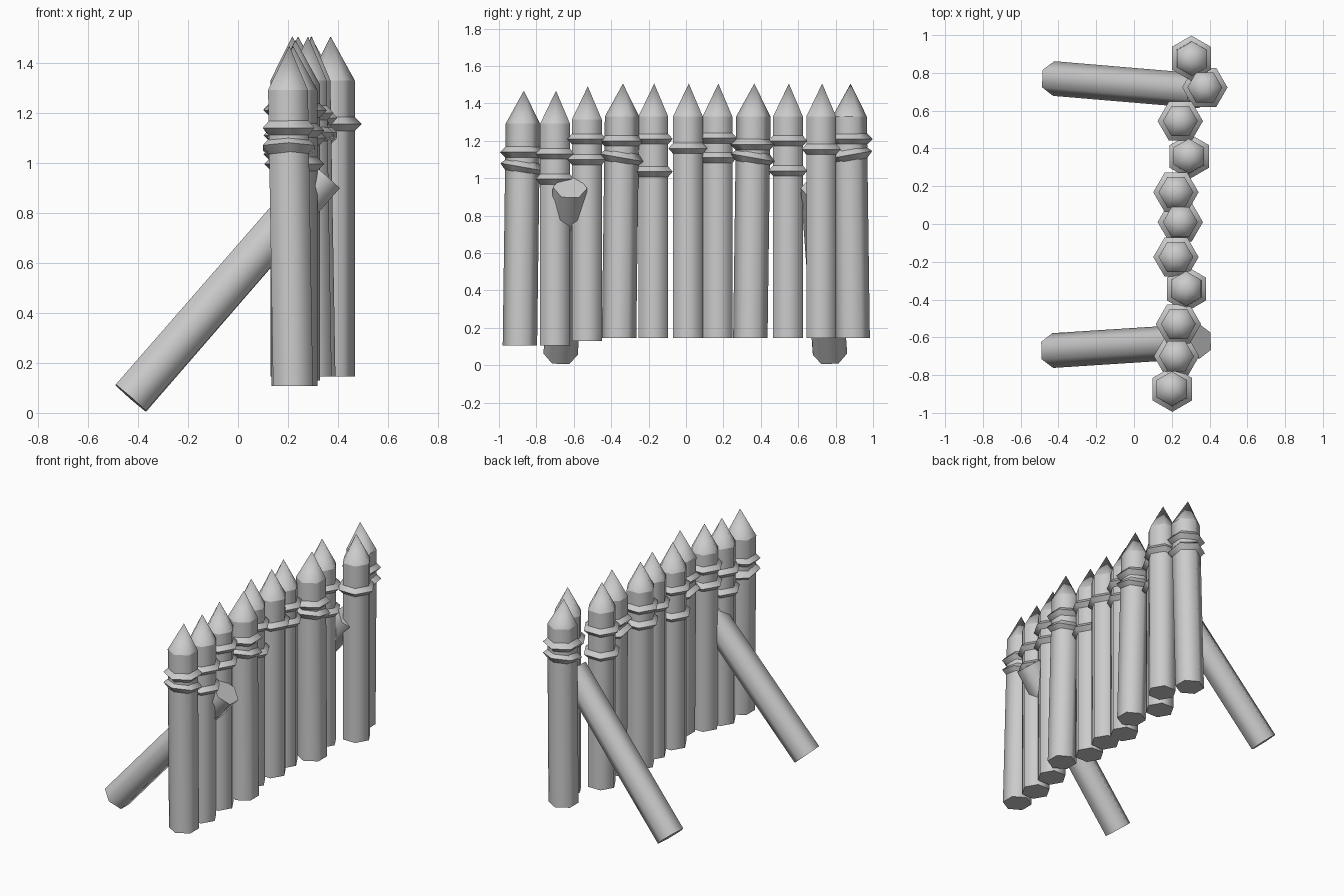
import bpy, bmesh
from math import sin, cos, pi, radians
from mathutils import Vector, Matrix

cube = bpy.data.objects.get("Cube")
if cube:
    bpy.data.objects.remove(cube, do_unlink=True)

wood = bpy.data.materials.new("light_grey_wood")
wood.use_nodes = True
GREY = (0.6, 0.6, 0.6, 1)
wood.diffuse_color = GREY
wood.node_tree.nodes["Principled BSDF"].inputs["Base Color"].default_value = GREY

SIDES = 6
RADIUS = 0.092


def finish(name, bm, matrix=Matrix()):
    """Turn a bmesh into a smooth shaded object, keeping hard rims."""
    bmesh.ops.recalc_face_normals(bm, faces=bm.faces)
    bm.transform(matrix)
    mesh = bpy.data.meshes.new(name)
    bm.to_mesh(mesh)
    bm.free()
    mesh.materials.append(wood)
    obj = bpy.data.objects.new(name, mesh)
    bpy.context.collection.objects.link(obj)
    bpy.ops.object.select_all(action="DESELECT")
    obj.select_set(True)
    bpy.context.view_layer.objects.active = obj
    bpy.ops.object.shade_smooth_by_angle(angle=radians(70))
    return obj


def hexagon(bm, centre, radius, phase):
    return [bm.verts.new(Vector(centre) + Vector((radius * cos(phase + 2 * pi * i / SIDES),
                                                  radius * sin(phase + 2 * pi * i / SIDES), 0)))
            for i in range(SIDES)]


def bridge(bm, low, high):
    for i in range(SIDES):
        j = (i + 1) % SIDES
        bm.faces.new((low[i], low[j], high[j], high[i]))


def post(name, base, shoulder, tip, phase):
    """Hexagonal stake with a pointed top."""
    bm = bmesh.new()
    low = hexagon(bm, base, RADIUS, phase)
    high = hexagon(bm, shoulder, RADIUS, phase)
    bm.faces.new(low[::-1])
    bridge(bm, low, high)
    apex = bm.verts.new(tip)
    for i in range(SIDES):
        bm.faces.new((high[i], high[(i + 1) % SIDES], apex))
    for edge in bm.edges:
        if edge.verts[0] in high and edge.verts[1] in high:
            edge.smooth = False
    finish(name, bm)


def collar(name, centre, phase, tilt):
    """Rope band with a diamond cross-section."""
    bm = bmesh.new()
    major, minor = 0.084, 0.036
    loops = [hexagon(bm, (0, 0, minor * sin(k * pi / 2)), major + minor * cos(k * pi / 2), phase)
             for k in range(4)]
    for k in range(4):
        bridge(bm, loops[k], loops[(k + 1) % 4])
    finish(name, bm, Matrix.Translation(centre) @ Matrix.Rotation(tilt, 4, "X"))


def brace(name, start, end):
    """Leaning hexagonal prop."""
    start, end = Vector(start), Vector(end)
    axis = end - start
    bm = bmesh.new()
    low = hexagon(bm, (0, 0, 0), RADIUS, pi / 2)
    high = hexagon(bm, (0, 0, axis.length), RADIUS, pi / 2)
    bm.faces.new(low[::-1])
    bm.faces.new(high)
    bridge(bm, low, high)
    z = axis.normalized()
    x = Vector((0, 1, 0)).cross(z).normalized()
    turn = Matrix((x, z.cross(x), z)).transposed().to_4x4()
    finish(name, bm, Matrix.Translation(start) @ turn)


# x, y, drop below full height, band heights, leaning (1 or -1 tilts the lower band)
POSTS = [
    (0.21, -0.88, 0.038, (1.14, 1.06), 1),
    (0.225, -0.70, 0.038, (1.13, 0.995), 0),
    (0.235, -0.53, 0.015, (1.21, 1.10), 0),
    (0.285, -0.35, 0, (1.20, 1.11), 1),
    (0.222, -0.175, 0, (1.21, 1.035), 0),
    (0.245, 0.01, 0, (1.16,), 0),
    (0.222, 0.168, 0, (1.215, 1.11), 0),
    (0.30, 0.352, 0, (1.18, 1.11), 1),
    (0.245, 0.545, 0, (1.20, 1.04), 0),
    (0.375, 0.723, 0, (1.155,), 0),
    (0.297, 0.883, 0, (1.21, 1.125), -1),
]

for n, (x, y, drop, bands, lean) in enumerate(POSTS, 1):
    phase = pi / 2 if lean else 0
    dx, dy = 0.01 * lean, 0.008 * lean
    post(f"post_{n}", (x + dx, y - dy, 0.145 - drop), (x - dx, y + dy, 1.33 - drop),
         (x - 0.005, y + dy + 0.005, 1.506 - drop), phase)
    for k, z in enumerate(bands):
        collar(f"post_{n}_band_{k + 1}", (x - dx * 0.7, y + dy * 0.7, z), phase,
               radians(-10 * lean * k))

# Two props behind the wall
brace("front_brace", (-0.43, -0.67, 0.06), (0.346, -0.62, 0.95))
brace("rear_brace", (-0.425, 0.77, 0.06), (0.346, 0.705, 0.95))
